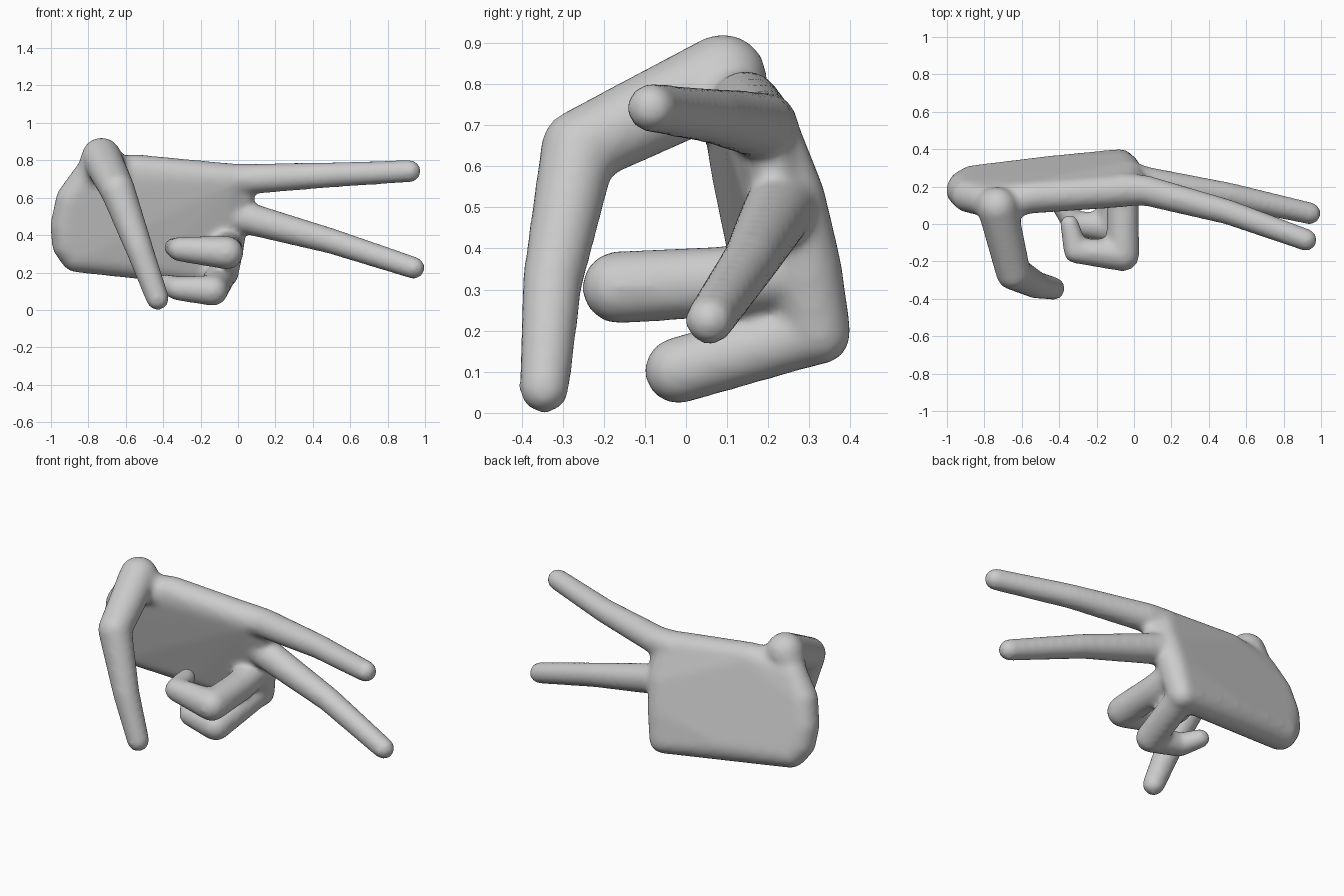
import bpy, bmesh
from mathutils import Matrix

if "Cube" in bpy.data.objects:
    bpy.data.objects.remove(bpy.data.objects["Cube"])

mesh = bpy.data.meshes.new("hand")


def add_hull(spheres):
    """Add the convex hull around a set of (x, y, z, radius) spheres."""
    bm = bmesh.new()
    for x, y, z, r in spheres:
        bmesh.ops.create_icosphere(bm, subdivisions=3, radius=r,
                                   matrix=Matrix.Translation((x, y, z)))
    pts = [v.co.copy() for v in bm.verts]
    bm.clear()
    verts = [bm.verts.new(p) for p in pts]
    bmesh.ops.convex_hull(bm, input=verts)
    loose = [v for v in bm.verts if not v.link_faces]
    bmesh.ops.delete(bm, geom=loose, context='VERTS')
    bmesh.ops.recalc_face_normals(bm, faces=bm.faces[:])
    part = bpy.data.meshes.new("part")
    bm.to_mesh(part)
    bm.free()
    whole = bmesh.new()
    whole.from_mesh(mesh)
    whole.from_mesh(part)
    whole.to_mesh(mesh)
    whole.free()
    bpy.data.meshes.remove(part)


def add_finger(joints):
    """Tapered rounded segments through consecutive joints."""
    for a, b in zip(joints, joints[1:]):
        add_hull([a, b])


# palm: knuckle row, long edges and rounded wrist row
add_hull([(-0.05, .18, .695, .09), (-0.03, .25, .52, .09),
          (-0.055, .29, .35, .09), (-0.075, .322, .195, .08),
          (-0.55, .145, .745, .088), (-0.45, .27, .26, .095),
          (-0.80, .125, .715, .085), (-0.885, .15, .59, .09),
          (-0.915, .18, .45, .09), (-0.905, .20, .35, .09),
          (-0.86, .22, .295, .095)])

# web between index and middle finger
add_hull([(-.02, .19, .67, .08), (-.02, .23, .54, .08), (.03, .205, .60, .06)])

# thumb with its base knob
add_finger([(-.78, .11, .735, .085), (-.73, .09, .815, .108),
            (-.645, -.26, .645, .094), (-.525, -.325, .32, .074),
            (-.43, -.345, .06, .062)])
add_hull([(-.73, .085, .79, .1), (-.61, .125, .73, .085), (-.78, .11, .72, .085)])

# extended index and middle fingers
add_finger([(-.06, .185, .695, .09), (.06, .18, .70, .082),
            (.5, .065, .722, .068), (.92, -.085, .742, .06)])
add_finger([(-.04, .245, .51, .09), (.07, .22, .485, .086),
            (.5, .155, .368, .069), (.94, .057, .225, .06)])

# curled ring and little fingers
add_finger([(-.07, .285, .35, .09), (-.06, .1, .32, .087), (-.06, -.165, .305, .089),
            (-.31, -.145, .325, .067), (-.345, 0, .335, .051)])
add_finger([(-.085, .317, .20, .083), (-.135, -.02, .103, .082),
            (-.32, .005, .115, .066), (-.39, .1, .14, .053)])

# fuse everything into one smooth skin
hand = bpy.data.objects.new("hand", mesh)
bpy.context.collection.objects.link(hand)
rm = hand.modifiers.new("fuse", 'REMESH')
rm.mode = 'VOXEL'
rm.voxel_size = 0.014
rm.use_smooth_shade = True
sm = hand.modifiers.new("soften", 'SMOOTH')
sm.factor = 0.5
sm.iterations = 14
